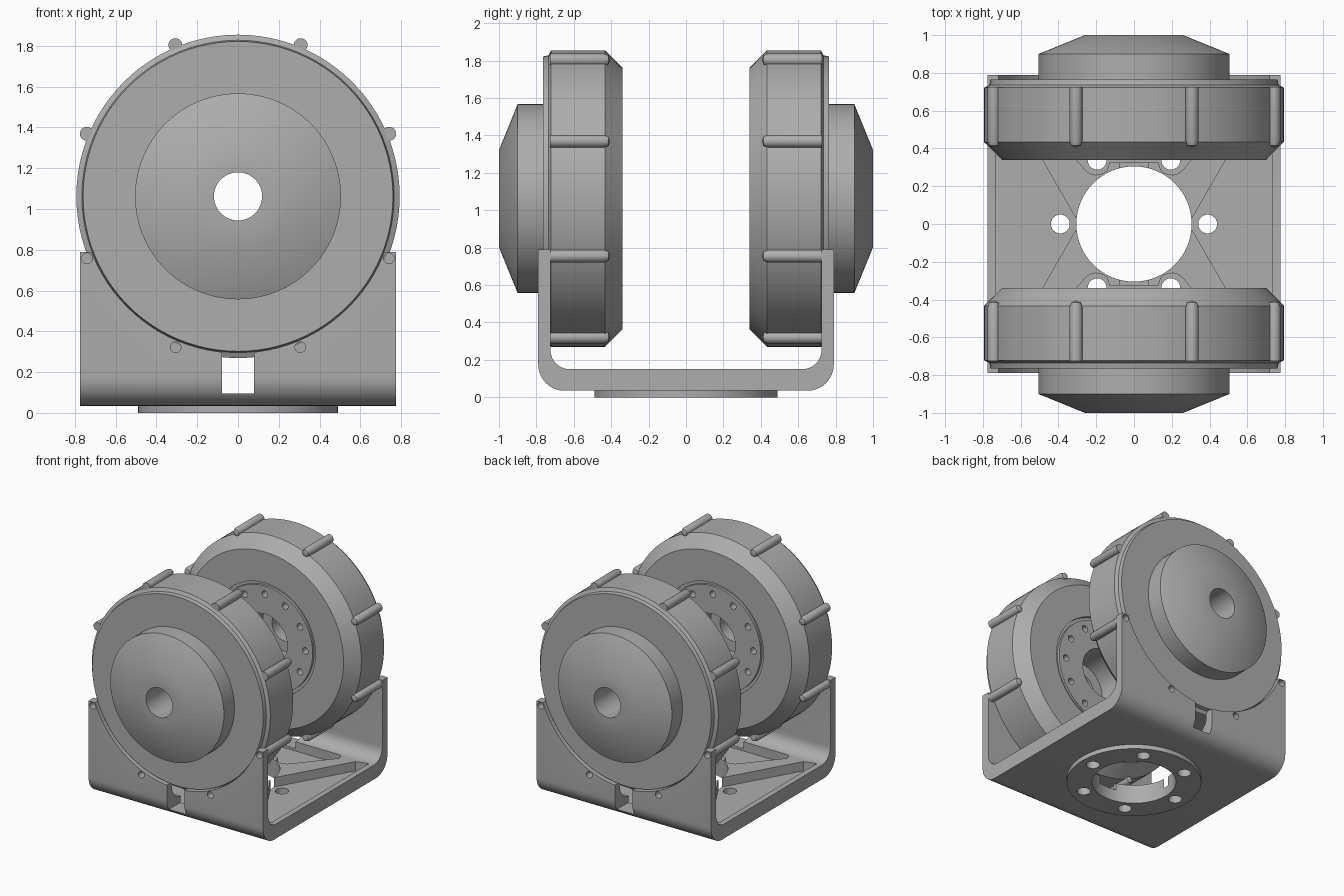
import bpy, bmesh, math
from mathutils import Matrix, Vector

if "Cube" in bpy.data.objects:
    bpy.data.objects.remove(bpy.data.objects["Cube"])

grey = bpy.data.materials.new("machined grey")
grey.diffuse_color = (0.42, 0.42, 0.42, 1)
grey.use_nodes = True
grey.node_tree.nodes["Principled BSDF"].inputs["Base Color"].default_value = grey.diffuse_color
CZ = 1.062  # height of the wheel axis


def make(name, bm):
    bmesh.ops.remove_doubles(bm, verts=bm.verts, dist=1e-5)
    bmesh.ops.recalc_face_normals(bm, faces=bm.faces)
    me = bpy.data.meshes.new(name)
    bm.to_mesh(me)
    bm.free()
    me.materials.append(grey)
    ob = bpy.data.objects.new(name, me)
    bpy.context.collection.objects.link(ob)
    return ob


def lathe(name, profile, s, cx=0, cz=CZ, seg=96):
    """Closed (radius, distance) profile spun about the y axis."""
    bm = bmesh.new()
    rings = []
    for i in range(seg):
        a = 2 * math.pi * i / seg
        rings.append([bm.verts.new((cx + r * math.cos(a), s * t, cz + r * math.sin(a)))
                      for r, t in profile])
    n = len(profile)
    for i in range(seg):
        p, q = rings[i], rings[(i + 1) % seg]
        for j in range(n):
            k = (j + 1) % n
            if profile[j][0] == 0 and profile[k][0] == 0:
                continue
            bm.faces.new((p[j], p[k], q[k], q[j]))
    return make(name, bm)


def prism(name, pts, axis, a, b):
    """Polygon extruded from a to b: axis x uses (y, z), axis z uses (x, y)."""
    bm = bmesh.new()
    to3 = (lambda p: (a, p[0], p[1])) if axis == 'x' else (lambda p: (p[0], p[1], a))
    f = bm.faces.new([bm.verts.new(to3(p)) for p in pts])
    d = Vector((b - a, 0, 0)) if axis == 'x' else Vector((0, 0, b - a))
    ext = bmesh.ops.extrude_face_region(bm, geom=[f])
    bmesh.ops.translate(bm, vec=d, verts=[v for v in ext['geom'] if isinstance(v, bmesh.types.BMVert)])
    return make(name, bm)


def rod(r, loc, axis, length, seg=24):
    bm = bmesh.new()
    bmesh.ops.create_cone(bm, cap_ends=True, segments=seg, radius1=r, radius2=r, depth=length)
    if axis == 'y':
        bm.transform(Matrix.Rotation(math.pi / 2, 4, 'X'))
    bm.transform(Matrix.Translation(loc))
    return make("cutter", bm)


def cut(ob, cutters):
    for c in cutters:
        c.hide_render = True
        m = ob.modifiers.new("cut", 'BOOLEAN')
        m.operation, m.solver, m.object = 'DIFFERENCE', 'EXACT', c
        dg = bpy.context.evaluated_depsgraph_get()
        me = bpy.data.meshes.new_from_object(ob.evaluated_get(dg))
        ob.modifiers.clear()
        ob.data = me
        bpy.data.objects.remove(c)


def arc(cx, cy, r, a0, a1, n=10):
    return [(cx + r * math.cos(math.radians(a0 + (a1 - a0) * i / n)),
             cy + r * math.sin(math.radians(a0 + (a1 - a0) * i / n))) for i in range(n + 1)]


def bolt_circle():
    return [rod(0.05, (0.39 * math.cos(math.radians(a)), 0.39 * math.sin(math.radians(a)), 0.1), 'z', 0.6)
            for a in range(0, 360, 60)]


# U-shaped bracket
u = [(-0.79, 0.79)] + arc(-0.65, 0.175, 0.14, 180, 270) + arc(0.65, 0.175, 0.14, 270, 360)
u += [(0.79, 0.79), (0.725, 0.79)] + arc(0.62, 0.255, 0.105, 360, 270)
u += arc(-0.62, 0.255, 0.105, 270, 180) + [(-0.725, 0.79)]
bracket = prism("bracket", u, 'x', -0.775, 0.775)

cutters = [rod(0.768, (0, 0, CZ), 'y', 3, 96), rod(0.305, (0, 0, 0.1), 'z', 0.5, 64)]
# bolt holes in the uprights
for s in (-1, 1):
    for x, z in ((0.74, 0.758), (0.306, 0.322)):
        cutters.append(rod(0.026, (s * x, 0, z), 'y', 3, 20))
# wire channel and weight-saving pockets
cutters.append(prism("cutter", [(-0.078, -1), (0.078, -1), (0.078, 1), (-0.078, 1)], 'z', 0.095, 0.42))
for s in (-1, 1):
    cutters.append(prism("cutter", [(s * 0.29, 0), (s * 0.63, -0.59), (s * 0.73, -0.62),
                                    (s * 0.73, 0.62), (s * 0.63, 0.59)], 'z', 0.075, 0.2))
    half = [(0.13, 0.325)] + arc(0.2, 0.34, 0.08, 225, 325, 6) + [(0.5, 0.57), (0.49, 0.61), (0.46, 0.62)]
    poly = half + [(-x, y) for x, y in reversed(half)]
    cutters.append(prism("cutter", [(x, s * y) for x, y in poly], 'z', 0.0751, 0.2))
cut(bracket, cutters + bolt_circle())

# round mounting flange underneath
flange = prism("mounting_flange", arc(0, 0, 0.49, 0, 360 * 63 / 64, 63), 'z', 0, 0.045)
cut(flange, [rod(0.305, (0, 0, 0.1), 'z', 0.5, 64)] + bolt_circle())

# paired wheel housings with hubs, grooved inner faces and rim pins
housing_profile = [(0.118, 1.0), (0.26, 1.0), (0.505, 0.9), (0.505, 0.765), (0.76, 0.765),
                   (0.766, 0.735), (0.793, 0.722), (0.793, 0.433), (0.70, 0.34), (0.45, 0.34),
                   (0.45, 0.36), (0.425, 0.36), (0.425, 0.34), (0.2, 0.34), (0.2, 0.6), (0.118, 0.6)]
pin_profile = [(0, 0.726), (0.034, 0.726), (0.034, 0.44), (0.025, 0.415), (0, 0.405)]
for s, side in ((-1, "front"), (1, "back")):
    housing = lathe(side + "_housing", housing_profile, s)
    holes = []
    for i in range(12):
        a = i * math.pi / 6
        holes.append(rod(0.026, (0.36 * math.cos(a), s * 0.34, CZ + 0.36 * math.sin(a)), 'y', 0.12, 16))
    cut(housing, holes)
    for i in range(8):
        a = math.radians(22.5 + 45 * i)
        lathe(f"{side}_rim_pin_{i + 1}", pin_profile, s, 0.803 * math.cos(a), CZ + 0.803 * math.sin(a), 20)

# smooth round surfaces, crisp edges
for ob in bpy.context.collection.objects:
    ob.select_set(True)
    bpy.context.view_layer.objects.active = ob
bpy.ops.object.shade_smooth_by_angle(angle=math.radians(30))
